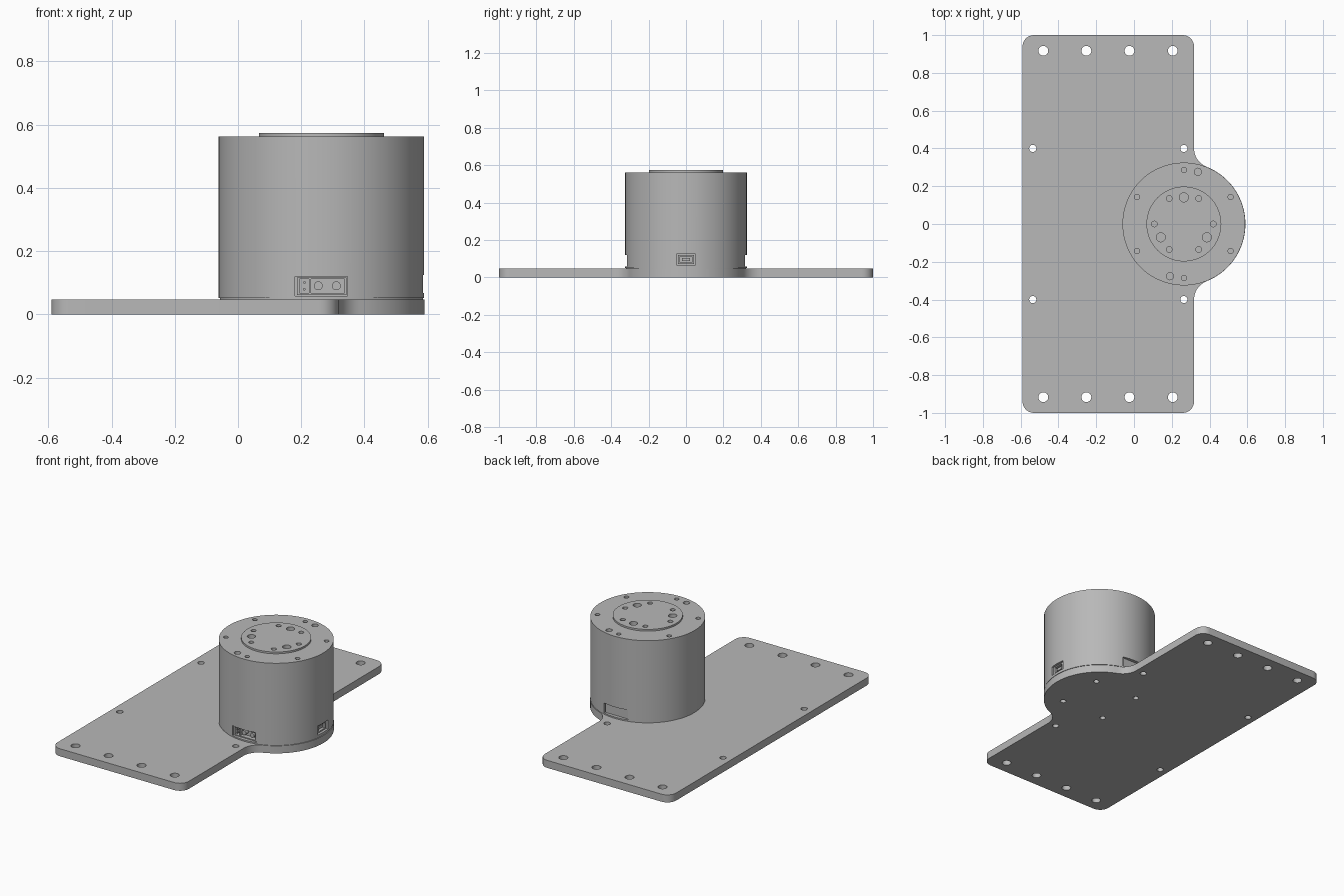
import bpy, bmesh, math
from math import sin, cos, radians, pi
from mathutils import Matrix, Vector

cube = bpy.data.objects.get("Cube")
if cube:
    bpy.data.objects.remove(cube)

AXIS_X = 0.264       # motor axis
R = 0.325            # motor radius
PLATE = 0.047        # plate thickness
TOP = 0.562          # housing top

grey = bpy.data.materials.new("machined grey")
grey.use_nodes = True
grey.diffuse_color = (0.48, 0.48, 0.48, 1)
grey.node_tree.nodes["Principled BSDF"].inputs["Base Color"].default_value = grey.diffuse_color


def make(name, bm):
    bmesh.ops.recalc_face_normals(bm, faces=bm.faces)
    mesh = bpy.data.meshes.new(name)
    bm.to_mesh(mesh)
    bm.free()
    mesh.materials.append(grey)
    ob = bpy.data.objects.new(name, mesh)
    bpy.context.collection.objects.link(ob)
    return ob


def cyl(bm, x, y, z0, z1, r, n=24):
    m = Matrix.Translation((x, y, (z0 + z1) / 2))
    bmesh.ops.create_cone(bm, cap_ends=True, segments=n, radius1=r, radius2=r,
                          depth=z1 - z0, matrix=m)


def box(bm, x, y, z):
    c = Vector((sum(x), sum(y), sum(z))) / 2
    s = Matrix.Diagonal((x[1] - x[0], y[1] - y[0], z[1] - z[0], 1))
    bmesh.ops.create_cube(bm, size=1, matrix=Matrix.Translation(c) @ s)


def pin(bm, x, z, r, y0, y1):
    m = Matrix.Translation((x, (y0 + y1) / 2, z)) @ Matrix.Rotation(pi / 2, 4, 'X')
    bmesh.ops.create_cone(bm, cap_ends=True, segments=16, radius1=r, radius2=r,
                          depth=y1 - y0, matrix=m)


def cut(ob, cutter_bm):
    cutter = make("cutter", cutter_bm)
    cutter.hide_render = True
    mod = ob.modifiers.new("holes", 'BOOLEAN')
    mod.object = cutter
    mod.operation = 'DIFFERENCE'
    mod.solver = 'EXACT'
    bpy.context.view_layer.objects.active = ob
    bpy.ops.object.modifier_apply(modifier=mod.name)
    bpy.data.objects.remove(cutter)


def smooth(ob):
    bpy.ops.object.select_all(action='DESELECT')
    ob.select_set(True)
    bpy.context.view_layer.objects.active = ob
    bpy.ops.object.shade_smooth_by_angle(angle=radians(30))


def arc(cx, cy, r, a0, a1, n):
    return [(cx + r * cos(a0 + (a1 - a0) * i / n), cy + r * sin(a0 + (a1 - a0) * i / n))
            for i in range(n + 1)]


def ring(bm, count, radius, start, z0, z1, r, cx=AXIS_X):
    for i in range(count):
        a = radians(start + 360 * i / count)
        cyl(bm, cx + radius * cos(a), radius * sin(a), z0, z1, r)


# Mounting plate: rounded rectangle with a filleted round lobe under the motor
left, right, corner, fillet, fy = -0.59, 0.318, 0.06, 0.104, 0.40
fx = right + fillet
t = math.atan2(fy, fx - AXIS_X)
upper = (arc(fx, fy, fillet, pi + t, pi, 10)
         + arc(right - corner, 1 - corner, corner, 0, pi / 2, 8)
         + arc(left + corner, 1 - corner, corner, pi / 2, pi, 8))
lower = [(x, -y) for x, y in reversed(upper)]
lobe = arc(AXIS_X, 0, R + 0.001, -t, t, 48)[1:-1]
bm = bmesh.new()
face = bm.faces.new([bm.verts.new((x, y, 0)) for x, y in upper + lower + lobe])
ext = bmesh.ops.extrude_face_region(bm, geom=[face])
bmesh.ops.translate(bm, vec=(0, 0, PLATE),
                    verts=[v for v in ext["geom"] if isinstance(v, bmesh.types.BMVert)])
plate = make("mounting_plate", bm)

holes = bmesh.new()
for y in (-1, 1):
    for x in (-0.48, -0.252, -0.024, 0.205):
        cyl(holes, x, 0.917 * y, -0.1, 0.1, 0.026)
    for x in (-0.536, AXIS_X):
        cyl(holes, x, 0.4 * y, -0.1, 0.1, 0.019)
ring(holes, 4, 0.214, 45, -0.1, 0.1, 0.017)
cut(plate, holes)
smooth(plate)

# Motor foot: thin shadow seam between plate and housing
bm = bmesh.new()
cyl(bm, AXIS_X, 0, PLATE - 0.001, 0.054, R - 0.004, 96)
smooth(make("motor_foot", bm))

# Motor housing with screw holes and connector pockets
bm = bmesh.new()
cyl(bm, AXIS_X, 0, 0.051, TOP, R, 128)
housing = make("motor_housing", bm)

POWER = ((-0.083, 0.083), (0.058, 0.120))
DATA = ((-0.05, 0.05), (0.067, 0.124))
sockets = [("front_power", POWER, 0), ("side_data", DATA, 90), ("back_power", POWER, 180)]


def place(angle):
    return Matrix.Translation((AXIS_X, 0, 0)) @ Matrix.Rotation(radians(angle), 4, 'Z')


holes = bmesh.new()
ring(holes, 6, 0.286, 30, TOP - 0.04, TOP + 0.1, 0.014)
ring(holes, 2, 0.286, 75, TOP - 0.04, TOP + 0.1, 0.019)
for name, (xs, zs), angle in sockets:
    part = bmesh.new()
    box(part, xs, (-0.4, -0.265), zs)
    part.transform(place(angle))
    tmp = bpy.data.meshes.new("tmp")
    part.to_mesh(tmp)
    part.free()
    holes.from_mesh(tmp)
    bpy.data.meshes.remove(tmp)
cut(housing, holes)
smooth(housing)

# Output flange on top
bm = bmesh.new()
cyl(bm, AXIS_X, 0, TOP - 0.05, 0.573, 0.198, 96)
flange = make("output_flange", bm)
holes = bmesh.new()
ring(holes, 6, 0.156, 0, TOP - 0.03, TOP + 0.1, 0.015)
ring(holes, 3, 0.141, 90, TOP - 0.03, TOP + 0.1, 0.024)
cut(flange, holes)
# open the housing below the flange so the holes stay visible
well = bmesh.new()
cyl(well, AXIS_X, 0, TOP - 0.048, TOP + 0.1, 0.1975, 96)
cut(housing, well)
smooth(housing)
smooth(flange)

# Connectors: socket shells with pins inside
for name, (xs, zs), angle in sockets:
    shell, hollow, pins = bmesh.new(), bmesh.new(), bmesh.new()
    if "power" in name:
        box(shell, (-0.077, 0.079), (-0.309, -0.262), (0.061, 0.117))
        box(hollow, (-0.069, -0.039), (-0.4, -0.28), (0.067, 0.112))
        box(hollow, (-0.033, 0.073), (-0.4, -0.28), (0.067, 0.112))
        for z in (0.079, 0.100):
            pin(pins, -0.054, z, 0.004, -0.305, -0.275)
        for x in (-0.010, 0.047):
            pin(pins, x, 0.09, 0.014, -0.305, -0.275)
    else:
        box(shell, (-0.043, 0.043), (-0.314, -0.262), (0.071, 0.120))
        box(hollow, (-0.032, 0.032), (-0.4, -0.28), (0.079, 0.113))
        box(pins, (-0.022, 0.022), (-0.308, -0.275), (0.088, 0.104))
    for b in (shell, hollow, pins):
        b.transform(place(angle))
    socket = make(name + "_socket", shell)
    cut(socket, hollow)
    smooth(make(name + "_pins", pins))
